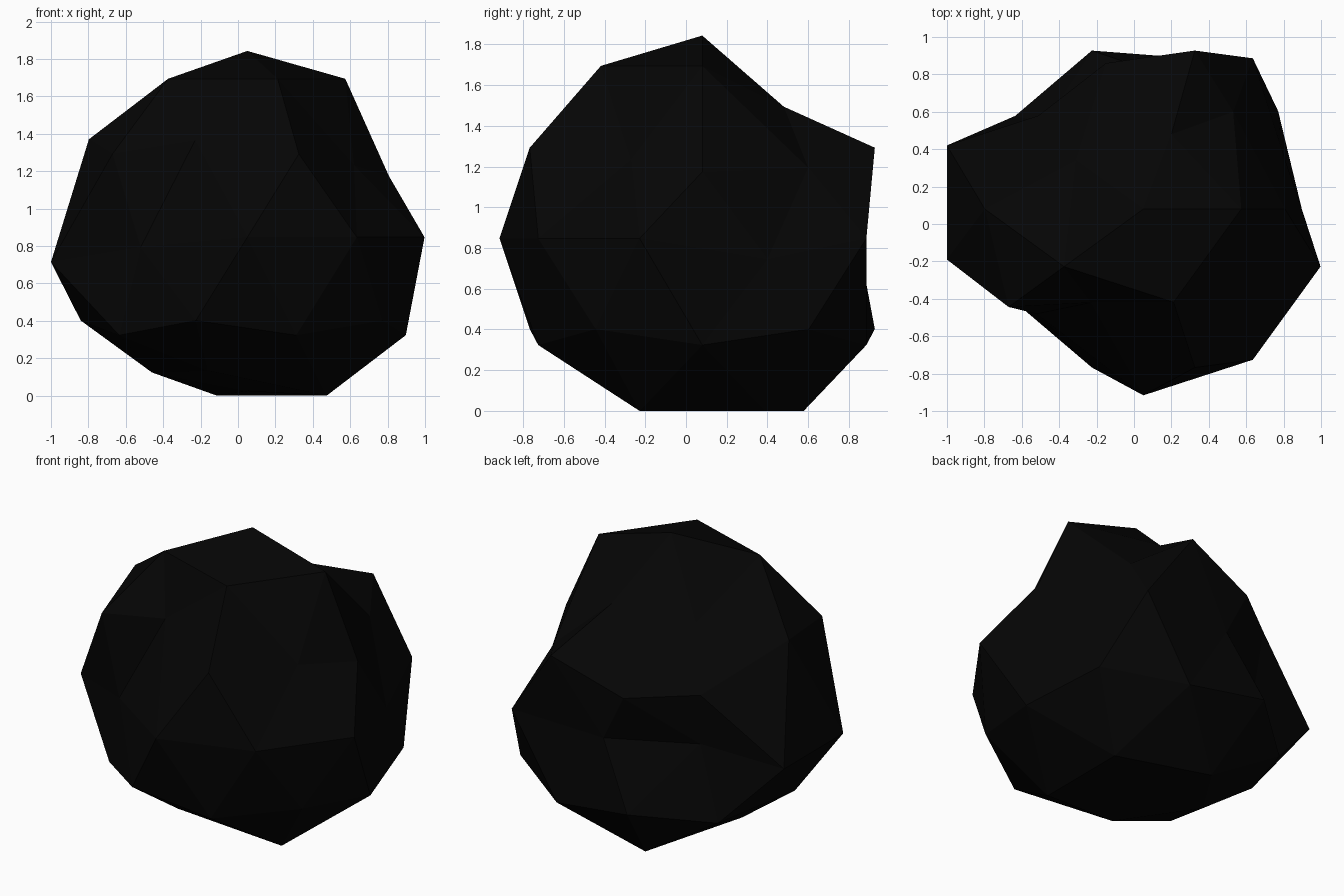
import bpy, bmesh
from mathutils import Vector

CENTRE = Vector((0.05, 0.08, 0.853))

# Dents and bulges: direction of the sphere vertex -> its final position
DENTS = [
    # left bulge
    ((-0.951, 0.309, 0), (-1.00, 0.42, 0.72)),
    ((-0.951, -0.309, 0), (-1.00, -0.19, 0.72)),
    # right hollow
    ((0.894, 0, 0.447), (0.807, 0.08, 1.18)),
    ((0.688, 0.5, 0.526), (0.53, 0.60, 1.20)),
    ((0.951, 0.309, 0), (0.79, 0.40, 0.75)),
    ((0.688, -0.5, 0.526), (0.62, -0.27, 1.24)),
    # upper back slope
    ((0.162, 0.5, 0.851), (0.20, 0.48, 1.50)),
    ((-0.425, 0.309, 0.851), (-0.31, 0.34, 1.46)),
    ((-0.724, 0.526, 0.447), (-0.51, 0.58, 1.13)),
    ((-0.263, 0.809, 0.526), (-0.15, 0.86, 1.12)),
    # back overhang
    ((0, 1, 0), (0.00, 0.85, 0.82)),
    ((-0.588, 0.809, 0), (-0.48, 0.54, 0.79)),
    # front left dent
    ((-0.263, -0.809, 0.526), (-0.23, -0.42, 1.37)),
    ((-0.588, -0.809, 0), (-0.52, -0.48, 0.80)),
    # flattened underside
    ((0, 0, -1), (0.05, 0.08, 0.03)),
    ((-0.162, -0.5, -0.851), (-0.16, -0.39, 0.14)),
    ((-0.526, 0, -0.851), (-0.46, 0.08, 0.13)),
]

# Faceted lump from a 42-point sphere
bm = bmesh.new()
bmesh.ops.create_icosphere(bm, subdivisions=2, radius=1)
verts = list(bm.verts)
targets = {max(verts, key=lambda v: v.co.dot(Vector(d))): p for d, p in DENTS}
for v in verts:
    v.co = Vector(targets[v]) if v in targets else CENTRE + v.co * 0.996
low = min(v.co.z for v in verts)
for v in verts:
    v.co.z -= low
bmesh.ops.recalc_face_normals(bm, faces=bm.faces)

mesh = bpy.data.meshes.new("coal_lump")
bm.to_mesh(mesh)
bm.free()
lump = bpy.data.objects.new("coal_lump", mesh)
bpy.context.collection.objects.link(lump)

# Black material
mat = bpy.data.materials.new("black")
mat.diffuse_color = (0.0015, 0.0015, 0.0015, 1)
mesh.materials.append(mat)
